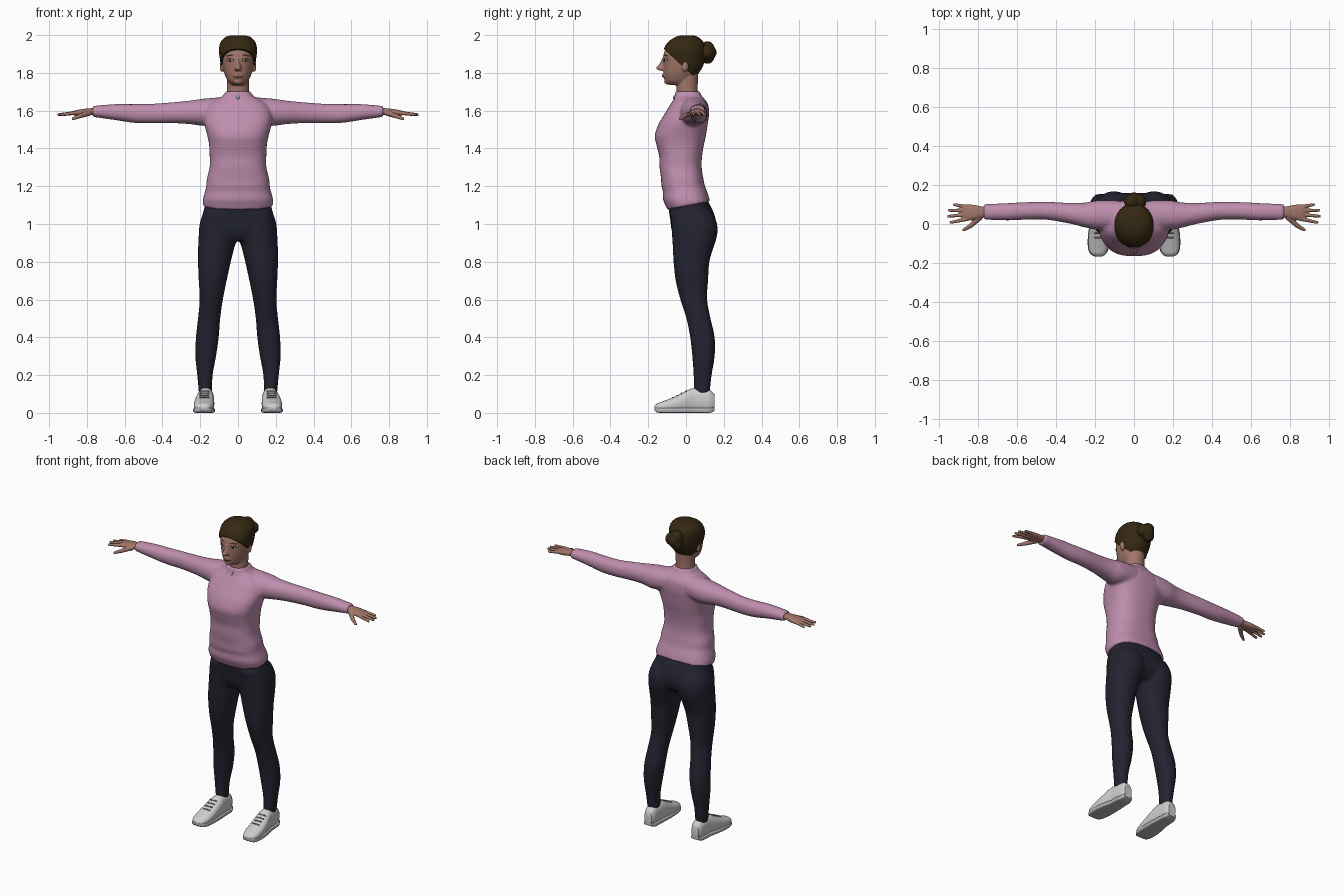
import bpy, bmesh, math
from mathutils import Vector, Matrix

cube = bpy.data.objects.get("Cube")
if cube:
    bpy.data.objects.remove(cube)


def material(name, r, g, b):
    m = bpy.data.materials.new(name)
    m.use_nodes = True
    m.diffuse_color = (r, g, b, 1)
    m.node_tree.nodes["Principled BSDF"].inputs["Base Color"].default_value = (r, g, b, 1)
    return m


SKIN = material("skin", .36, .18, .14)
HAIR = material("brown hair", .035, .021, .006)
LIPS = material("lips", .24, .09, .08)
WHITE = material("eye white", .55, .52, .5)
DARK = material("dark eye", .012, .008, .006)
PINK = material("pink knit", .52, .27, .42)
NAVY = material("navy leggings", .017, .017, .03)
SHOE = material("shoe white", .62, .62, .61)
SOLE = material("sole grey", .45, .45, .45)
LACE = material("lace grey", .25, .25, .26)
AXES = {"x": (0, 1, 2), "y": (1, 0, 2), "z": (2, 0, 1)}


def loft(bm, rows, axis="z", power=2.0, side=1, segs=32, steps=4):
    """Closed smooth skin through rows of (position, min a, max a, min b, max b)."""
    pts = [Vector(r) for r in rows]
    pts = [pts[0]] + pts + [pts[-1]]
    path = []
    for p, a, b, q in zip(pts, pts[1:], pts[2:], pts[3:]):
        for k in range(steps):
            t = k / steps
            path.append(a + (b - p) * (t / 2) + (p * 2 - a * 5 + b * 4 - q) * (t * t / 2)
                        + (a * 3 - p - b * 3 + q) * (t ** 3 / 2))
    path.append(pts[-1])
    rings = []
    for pos, a0, a1, b0, b1 in path:
        ring = []
        for i in range(segs):
            c, s = math.cos(math.tau * i / segs), math.sin(math.tau * i / segs)
            co = [0, 0, 0]
            flat = [math.copysign(abs(v) ** (2 / power), v) for v in (c, s)]
            values = (pos, (a0 + a1) / 2 + (a1 - a0) / 2 * flat[0],
                      (b0 + b1) / 2 + (b1 - b0) / 2 * flat[1])
            for slot, v in zip(AXES[axis], values):
                co[slot] = v
            co[0] *= side
            ring.append(bm.verts.new(co))
        rings.append(ring)
    for r, s in zip(rings, rings[1:]):
        for i in range(segs):
            j = (i + 1) % segs
            bm.faces.new((r[i], r[j], s[j], s[i]))
    bm.faces.new(rings[0])
    bm.faces.new(rings[-1])


def sym(rows):
    """Expand (pos, half width, front, back) to full rows about x = 0."""
    return [(z, -w, w, f, b) for z, w, f, b in rows]


def ball(bm, co, size):
    m = Matrix.Translation(co) @ Matrix.Diagonal((*size, 1))
    bmesh.ops.create_uvsphere(bm, u_segments=24, v_segments=16, radius=1, matrix=m)


def limb(bm, p, q, r0, r1):
    """Tapered round-ended rod."""
    p, q = Vector(p), Vector(q)
    m = Matrix.Translation((p + q) / 2) @ (q - p).to_track_quat("Z", "Y").to_matrix().to_4x4()
    bmesh.ops.create_cone(bm, cap_ends=True, segments=12, radius1=r0, radius2=r1,
                          depth=(q - p).length, matrix=m)
    ball(bm, p, (r0,) * 3)
    ball(bm, q, (r1,) * 3)


def keep_above(bm, co, normal):
    cut = bmesh.ops.bisect_plane(bm, geom=bm.verts[:] + bm.edges[:] + bm.faces[:],
                                 plane_co=co, plane_no=normal, clear_inner=True)
    edges = [e for e in cut["geom_cut"] if isinstance(e, bmesh.types.BMEdge)]
    bmesh.ops.edgeloop_fill(bm, edges=edges)


def finish(bm, name, mat, voxel=0, smooth=4):
    bmesh.ops.recalc_face_normals(bm, faces=bm.faces[:])
    mesh = bpy.data.meshes.new(name)
    bm.to_mesh(mesh)
    bm.free()
    mesh.materials.append(mat)
    mesh.polygons.foreach_set("use_smooth", [True] * len(mesh.polygons))
    mesh.set_sharp_from_angle(angle=math.radians(50))
    ob = bpy.data.objects.new(name, mesh)
    bpy.context.collection.objects.link(ob)
    if voxel:
        rm = ob.modifiers.new("Blend", "REMESH")
        rm.mode, rm.voxel_size, rm.use_smooth_shade = "VOXEL", voxel, True
        sm = ob.modifiers.new("Soften", "SMOOTH")
        sm.factor, sm.iterations = .5, smooth
    return ob


# Head with jaw, nose, ears and neck
skull = [(1.735, .03, -.085, -.01), (1.755, .052, -.11, .03), (1.79, .07, -.118, .06),
         (1.83, .08, -.121, .083), (1.87, .086, -.122, .095), (1.91, .09, -.115, .096),
         (1.95, .082, -.092, .085), (1.977, .058, -.055, .058), (1.988, .025, -.02, .03)]
bm = bmesh.new()
loft(bm, sym(skull), power=2.1)
loft(bm, sym([(1.6, .07, -.05, .07), (1.68, .061, -.048, .065), (1.72, .058, -.05, .062),
              (1.8, .06, -.045, .065)]))
loft(bm, sym([(1.88, .008, -.126, -.09), (1.85, .011, -.14, -.09), (1.825, .019, -.158, -.09),
              (1.812, .016, -.142, -.09)]))
for s in (-1, 1):
    ball(bm, (s * .086, -.005, 1.835), (.011, .018, .03))
ball(bm, (0, -.113, 1.785), (.026, .014, .013))
ball(bm, (0, -.1, 1.753), (.022, .016, .014))
head = finish(bm, "head", SKIN, .005, 3)


# Face plates projected onto the head
def plate(name, mat, x, z, w, h, lift, tilt=0):
    bm = bmesh.new()
    m = (Matrix.Translation((x, -.3, z)) @ Matrix.Rotation(tilt, 4, "Y")
         @ Matrix.Diagonal((w, 1, h, 1)) @ Matrix.Rotation(math.pi / 2, 4, "X"))
    bmesh.ops.create_circle(bm, cap_ends=True, cap_tris=True, segments=20, radius=1, matrix=m)
    ob = finish(bm, name, mat)
    sw = ob.modifiers.new("Project", "SHRINKWRAP")
    sw.target, sw.wrap_method, sw.wrap_mode = head, "PROJECT", "ABOVE_SURFACE"
    sw.use_project_y, sw.offset = True, lift


for s, label in ((1, "left"), (-1, "right")):
    plate(label + "_lashes", DARK, s * .04, 1.867, .019, .0105, .0015)
    plate(label + "_eye", WHITE, s * .04, 1.866, .015, .007, .003)
    plate(label + "_iris", DARK, s * .04, 1.866, .007, .007, .0045)
    plate(label + "_eyebrow", HAIR, s * .042, 1.892, .021, .0035, .002, s * .12)
plate("lips", LIPS, 0, 1.787, .025, .008, .0015)

# Swept-back hair and bun
bm = bmesh.new()
loft(bm, sym([(z + .011, w + .011, f - .005, b + .009) for z, w, f, b in skull]), power=2.1)
keep_above(bm, (0, -.115, 1.925), (0, .68, .73))
finish(bm, "hair", HAIR)
bm = bmesh.new()
ball(bm, (0, .112, 1.908), (.045, .05, .045))
for turn in range(3):
    a = turn * math.tau / 3
    ball(bm, (.024 * math.cos(a), .113, 1.908 + .024 * math.sin(a)), (.039, .038, .039))
finish(bm, "hair_bun", HAIR, .005, 2)

# Jumper: torso and sleeves blended together
bm = bmesh.new()
loft(bm, sym([(1.04, .18, -.09, .13), (1.09, .186, -.105, .135), (1.13, .186, -.122, .125),
              (1.17, .175, -.122, .112), (1.2, .168, -.13, .1), (1.24, .165, -.132, .092),
              (1.3, .15, -.14, .083), (1.36, .15, -.142, .085), (1.42, .153, -.157, .095),
              (1.47, .163, -.165, .106), (1.53, .178, -.145, .115), (1.58, .18, -.115, .122),
              (1.63, .16, -.085, .118), (1.66, .115, -.065, .1), (1.68, .078, -.06, .082),
              (1.702, .069, -.056, .074)]), power=2.5, segs=48)
keep_above(bm, (0, -.1, 1.075), (0, -.19, .98))
sleeve = [(.08, -.03, .12, 1.53, 1.672), (.18, -.03, .122, 1.52, 1.664),
          (.25, -.018, .11, 1.528, 1.654), (.33, .002, .108, 1.533, 1.646),
          (.45, .022, .114, 1.533, 1.637), (.55, .022, .112, 1.535, 1.635),
          (.65, .018, .107, 1.55, 1.635), (.77, .022, .102, 1.567, 1.625)]
for s in (-1, 1):
    loft(bm, sleeve, "x", 2.1, s)
finish(bm, "jumper", PINK, .009, 5)
bm = bmesh.new()
ball(bm, (0, -.062, 1.668), (.007, .006, .013))
finish(bm, "zip_pull", SOLE)

# Leggings: hips and two legs blended together
bm = bmesh.new()
loft(bm, sym([(1.14, .165, -.095, .105), (1.08, .18, -.092, .138), (1.02, .195, -.083, .158),
              (.96, .196, -.075, .155), (.91, .15, -.05, .12)]), power=2.4)
leg = [(1.06, .01, .185, -.085, .14), (1., .0, .203, -.077, .165), (.94, .002, .208, -.074, .165),
       (.88, .018, .211, -.07, .147), (.8, .038, .212, -.066, .124), (.7, .06, .208, -.055, .117),
       (.6, .08, .203, -.03, .112), (.5, .094, .212, .002, .13), (.4, .102, .223, .022, .152),
       (.3, .116, .226, .033, .152), (.2, .134, .216, .04, .136), (.1, .138, .207, .043, .125)]
for s in (-1, 1):
    loft(bm, leg, power=2.15, side=s)
finish(bm, "leggings", NAVY, .009, 5)

upper = [(-.166, .165, .2, .018, .036), (-.152, .146, .222, .008, .05), (-.12, .132, .233, .004, .062),
         (-.06, .126, .233, .004, .086), (0, .126, .224, .004, .116), (.04, .128, .215, .004, .132),
         (.08, .13, .212, .004, .13), (.125, .133, .207, .004, .122), (.15, .145, .195, .015, .1)]
for s, label in ((1, "left"), (-1, "right")):
    # Hand with fanned fingers
    bm = bmesh.new()
    loft(bm, [(.74, .035, .09, 1.577, 1.615), (.78, .033, .09, 1.577, 1.613),
              (.82, .022, .098, 1.573, 1.609), (.86, .016, .1, 1.573, 1.602),
              (.875, .022, .096, 1.578, 1.597)], "x", 2.4, s)
    for y, tip_x, tip_y in ((.026, .938, .008), (.048, .95, .04), (.069, .946, .07), (.088, .92, .099)):
        limb(bm, (s * .855, y, 1.589), (s * tip_x, tip_y, 1.579), .011, .0075)
    limb(bm, (s * .79, .035, 1.588), (s * .835, -.008, 1.572), .016, .012)
    limb(bm, (s * .835, -.008, 1.572), (s * .872, -.03, 1.558), .012, .008)
    finish(bm, label + "_hand", SKIN, .0035, 2)

    # Trainer with sole and laces
    bm = bmesh.new()
    loft(bm, upper, "y", 2.5, s)
    finish(bm, label + "_shoe", SHOE)
    bm = bmesh.new()
    loft(bm, [(y, a - .003, b + .003, max(0, c - .006), .026 + c / 3) for y, a, b, c, d in upper],
         "y", 5, s)
    finish(bm, label + "_sole", SOLE)
    bm = bmesh.new()
    for i in range(4):
        y = -.07 + i * .023
        limb(bm, (s * .156, y, .081 + i * .011), (s * .2, y, .081 + i * .011), .004, .004)
    finish(bm, label + "_laces", LACE)
